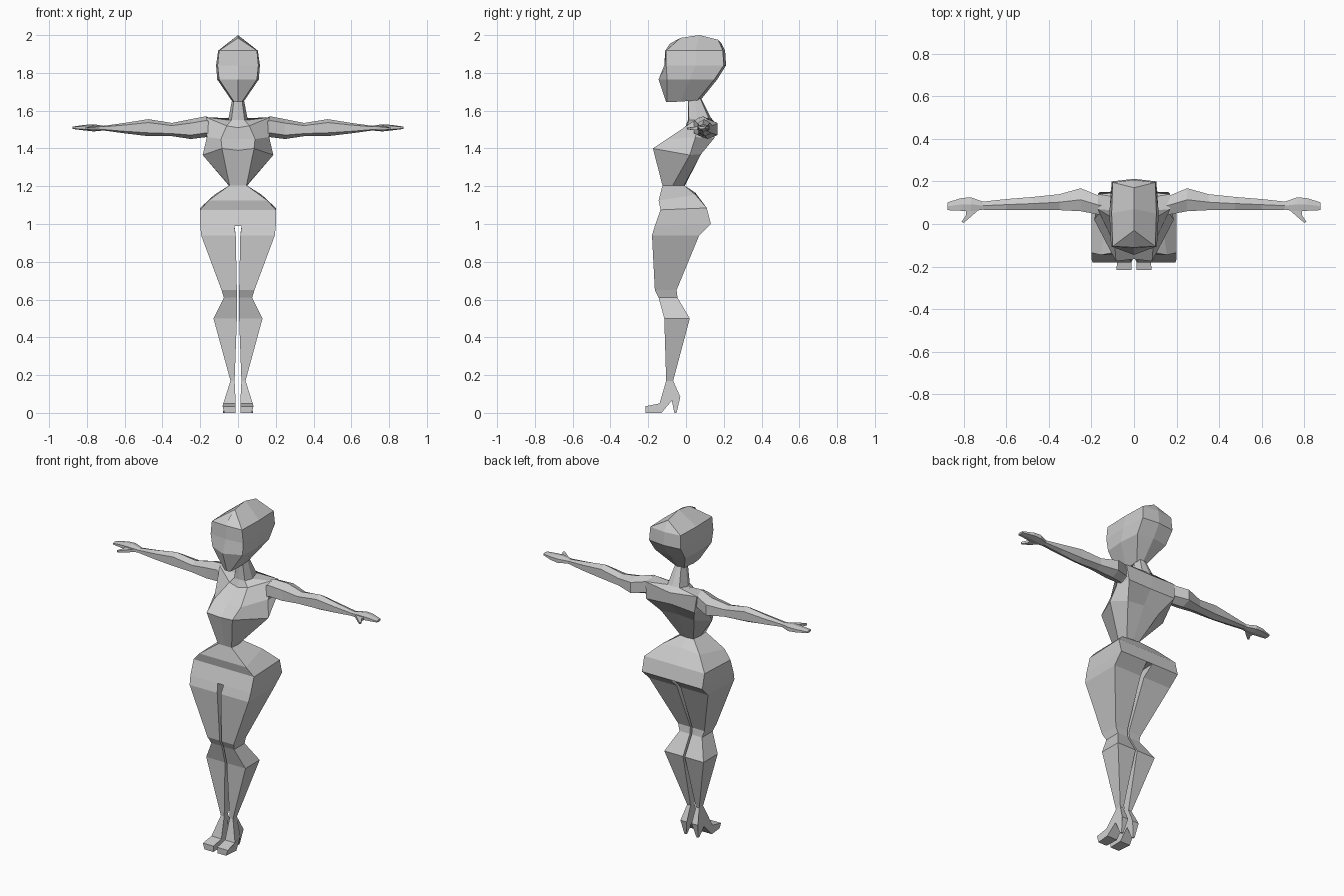
import bpy, bmesh

grey = bpy.data.materials.new("plain grey")
grey.diffuse_color = (0.6, 0.6, 0.6, 1)


def loft(name, rings, closed=True, cap_start=True, cap_end=True):
    """Skin a list of point rings, on both sides of x = 0."""
    bm = bmesh.new()
    for s in (1, -1):
        vs = [[bm.verts.new((s * x, y, z)) for x, y, z in r] for r in rings]
        n = len(rings[0])
        for a, b in zip(vs, vs[1:]):
            for i in range(n if closed else n - 1):
                j = (i + 1) % n
                bm.faces.new((a[i], a[j], b[j], b[i]))
        if cap_start:
            bm.faces.new(vs[0])
        if cap_end:
            bm.faces.new(vs[-1])
    bmesh.ops.remove_doubles(bm, verts=bm.verts, dist=0.0005)
    bmesh.ops.recalc_face_normals(bm, faces=bm.faces)
    mesh = bpy.data.meshes.new(name)
    bm.to_mesh(mesh)
    bm.free()
    mesh.materials.append(grey)
    ob = bpy.data.objects.new(name, mesh)
    bpy.context.collection.objects.link(ob)
    return ob


def level(z, *pts):
    """Half ring, front centre to back centre, at one height."""
    return [(x, y, z) for x, y in pts]


# Head: half rings closing in a ridge on the crown
loft("head", [
    [(0, -.105, 1.645), (.02, -.10, 1.645), (.03, -.03, 1.648), (.03, .06, 1.655), (0, .08, 1.66)],
    level(1.765, (0, -.145), (.10, -.10), (.11, .02), (.10, .15), (0, .165)),
    level(1.84, (0, -.115), (.108, -.105), (.116, .05), (.105, .20), (0, .212)),
    level(1.918, (0, -.11), (.10, -.105), (.105, .05), (.10, .195), (0, .207)),
    [(0, -.085, 1.955), (0, -.03, 1.985), (0, .07, 2.0), (0, .17, 1.975), (0, .185, 1.96)],
], closed=False, cap_end=False)

# Torso: waist, bust, chest, shoulders, neck
loft("torso", [
    level(1.205, (0, -.125), (.045, -.125), (.05, -.07), (.042, -.01), (0, -.005)),
    [(0, -.165, 1.39), (.085, -.175, 1.40), (.187, .02, 1.365), (.11, .08, 1.37), (0, .085, 1.38)],
    [(0, -.10, 1.45), (.09, -.10, 1.45), (.165, .05, 1.46), (.16, .15, 1.455), (0, .14, 1.46)],
    [(0, -.005, 1.51), (.06, .005, 1.52), (.17, .07, 1.565), (.17, .14, 1.55), (0, .155, 1.535)],
    [(0, .01, 1.55), (.035, .015, 1.55), (.052, .06, 1.55), (.04, .12, 1.56), (0, .13, 1.565)],
    level(1.665, (0, .01), (.02, .012), (.03, .045), (.02, .075), (0, .08)),
], closed=False)

# Pelvis: flares from the waist to the hips
loft("pelvis", [
    level(1.205, (0, -.125), (.045, -.125), (.045, -.01), (0, -.01)),
    [(0, -.145, 1.125), (.155, -.145, 1.125), (.125, .05, 1.155), (0, .05, 1.165)],
    [(0, -.135, 1.075), (.20, -.135, 1.075), (.20, .11, 1.085), (0, .11, 1.085)],
    [(0, -.165, .99), (.20, -.165, .99), (.20, .132, 1.0), (0, .132, 1.0)],
], closed=False)


# Legs: four-sided sections (z, inner x, outer x, front y, back y)
def leg_ring(z, xi, xo, yf, yb):
    return [(xi, yf, z), (xo, yf, z), (xo, yb, z), (xi, yb, z)]


loft("legs", [
    [(.02, -.165, .99), (.20, -.165, .99), (.20, .132, 1.0), (.02, .132, 1.0)],
    leg_ring(.94, .012, .195, -.18, .07),
    leg_ring(.65, .006, .087, -.165, -.05),
    leg_ring(.61, .006, .075, -.145, -.045),
    leg_ring(.50, .006, .13, -.115, .02),
    leg_ring(.17, .018, .04, -.105, -.068),
], cap_start=False)

# Feet: high-heeled side profile (y, z, inner x, outer x)
shoe = [(-.105, .17, .018, .04), (-.14, .05, .012, .078), (-.215, .035, .012, .082),
        (-.215, 0, .014, .072), (-.13, 0, .012, .08), (-.075, .065, .014, .068),
        (-.062, 0, .034, .046), (-.05, 0, .034, .046), (-.03, .085, .016, .058),
        (-.068, .17, .018, .04)]
loft("feet", [[(xi, y, z) for y, z, xi, xo in shoe], [(xo, y, z) for y, z, xi, xo in shoe]])


# Arms: six-sided sections (x, front y, back y, bottom z, top z)
def arm_ring(x, y0, y1, z0, z1):
    h, ym = (z1 - z0) * .2, (y0 + y1) / 2
    return [(x, y0, z0 + h), (x, y0, z1 - h), (x, ym, z1),
            (x, y1, z1 - h), (x, y1, z0 + h), (x, ym, z0)]


loft("arms", [arm_ring(*r) for r in (
    (.12, .03, .125, 1.45, 1.55),
    (.17, .045, .135, 1.46, 1.57),
    (.25, .06, .168, 1.45, 1.555),
    (.35, .065, .14, 1.465, 1.535),
    (.475, .065, .127, 1.465, 1.555),
    (.60, .065, .117, 1.48, 1.535),
    (.71, .067, .105, 1.495, 1.52),
    (.765, .06, .125, 1.49, 1.528),
    (.81, .062, .122, 1.495, 1.525),
    (.875, .065, .102, 1.503, 1.516))])

# Thumbs: short tapered prongs in front of the hands
loft("thumbs", [
    [(.72, .075, 1.50), (.72, .075, 1.517), (.79, .075, 1.517), (.79, .075, 1.50)],
    [(.765, .035, 1.498), (.765, .035, 1.514), (.79, .04, 1.514), (.79, .04, 1.498)],
    [(.80, .005, 1.50), (.80, .005, 1.51), (.81, .01, 1.51), (.81, .01, 1.50)],
])
